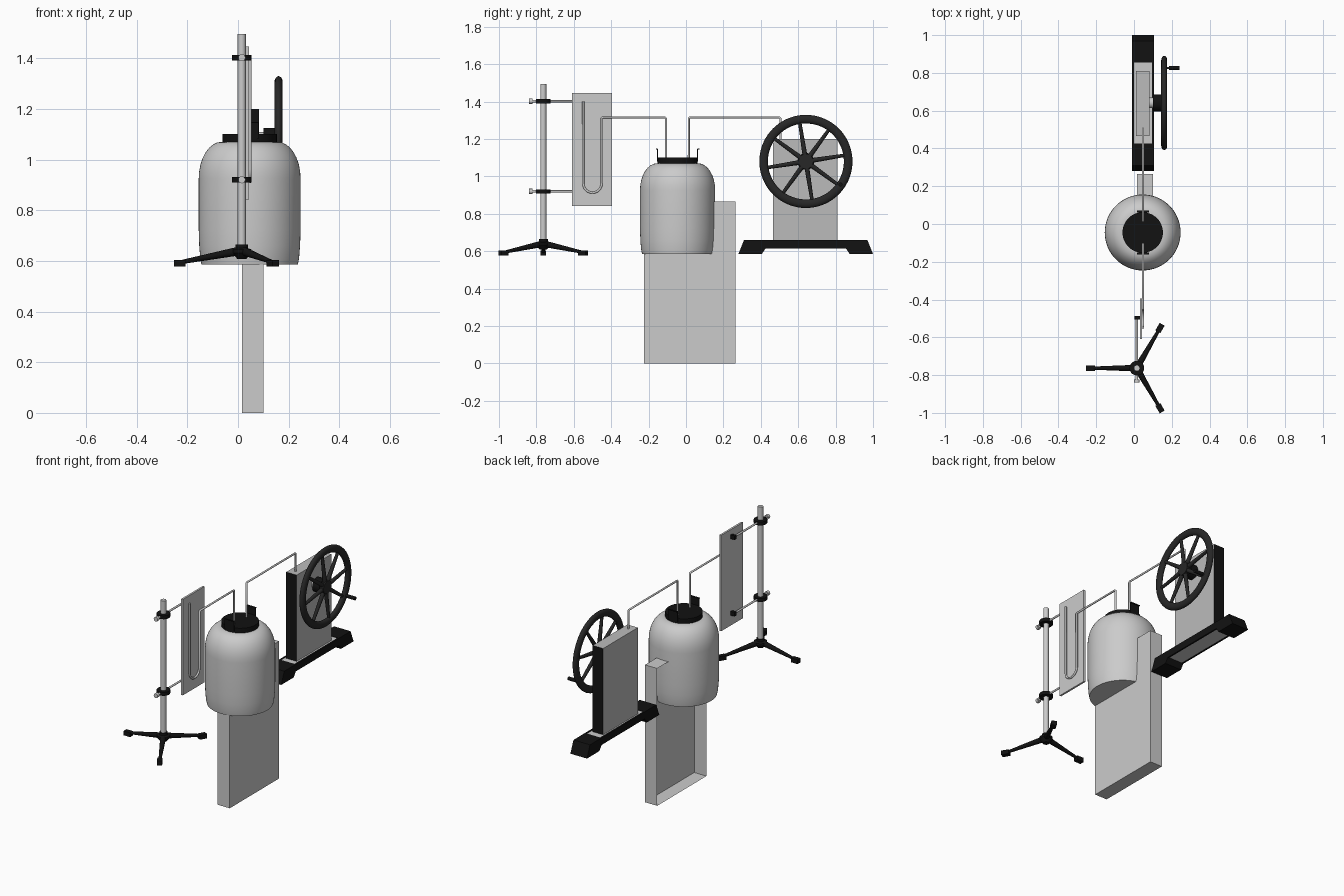
import bpy, bmesh
from math import sin, cos, pi, radians
from mathutils import Vector

if "Cube" in bpy.data.objects:
    bpy.data.objects.remove(bpy.data.objects["Cube"])


def material(name, v):
    m = bpy.data.materials.new(name)
    m.diffuse_color = (v, v, v, 1)
    m.use_nodes = True
    m.node_tree.nodes["Principled BSDF"].inputs["Base Color"].default_value = m.diffuse_color
    return m


BLACK = material("black", 0.006)
IRON = material("dark_iron", 0.02)


def finish(name, bm, mat=None, smooth=False):
    bmesh.ops.recalc_face_normals(bm, faces=bm.faces)
    me = bpy.data.meshes.new(name)
    bm.to_mesh(me)
    bm.free()
    ob = bpy.data.objects.new(name, me)
    bpy.context.collection.objects.link(ob)
    if mat:
        me.materials.append(mat)
    if smooth:
        bpy.ops.object.select_all(action='DESELECT')
        ob.select_set(True)
        bpy.context.view_layer.objects.active = ob
        bpy.ops.object.shade_smooth_by_angle(angle=radians(35))
    return ob


def box(name, x, y, z, mat=None):
    """Box from (min, max) ranges."""
    bm = bmesh.new()
    bmesh.ops.create_cube(bm, size=1)
    for v in bm.verts:
        v.co = [r[0] if c < 0 else r[1] for c, r in zip(v.co, (x, y, z))]
    return finish(name, bm, mat)


def rod(name, p, q, r1, r2=None, mat=None, seg=20):
    """Round bar or cone from p to q."""
    p, q = Vector(p), Vector(q)
    bm = bmesh.new()
    bmesh.ops.create_cone(bm, cap_ends=True, segments=seg, radius1=r1,
                          radius2=r1 if r2 is None else r2, depth=(q - p).length)
    rot = (q - p).to_track_quat('Z', 'Y')
    for v in bm.verts:
        v.co = rot @ v.co + (p + q) / 2
    return finish(name, bm, mat, True)


def lathe(name, profile, origin, axis='Z', mat=None, seg=64, closed=False):
    """Spin (radius, height) points around an axis through origin."""
    bm = bmesh.new()
    rings = []
    for r, h in profile:
        ring = []
        for i in range(seg):
            a = 2 * pi * i / seg
            co = (r * cos(a), r * sin(a), h) if axis == 'Z' else (h, r * cos(a), r * sin(a))
            ring.append(bm.verts.new(Vector(co) + Vector(origin)))
        rings.append(ring)
    pairs = list(zip(rings, rings[1:])) + ([(rings[-1], rings[0])] if closed else [])
    for a, b in pairs:
        for i in range(seg):
            j = (i + 1) % seg
            bm.faces.new((a[i], a[j], b[j], b[i]))
    if not closed:
        bm.faces.new(rings[0])
        bm.faces.new(rings[-1])
    return finish(name, bm, mat, True)


def tube(name, pts, r=0.006):
    cu = bpy.data.curves.new(name, 'CURVE')
    cu.dimensions = '3D'
    cu.bevel_depth = r
    cu.bevel_resolution = 3
    cu.use_fill_caps = True
    sp = cu.splines.new('POLY')
    sp.points.add(len(pts) - 1)
    for p, (y, z) in zip(sp.points, pts):
        p.co = (0.048, y, z, 1)
    ob = bpy.data.objects.new(name, cu)
    bpy.context.collection.objects.link(ob)


# Bottle with rounded shoulder, and its stopper
BX, BY = 0.046, -0.045
shoulder = [(0.11 + 0.091 * cos(t), 0.925 + 0.145 * sin(t))
            for t in [i * pi / 16 for i in range(9)]]
lathe("bottle", [(0.19, 0.585), (0.195, 0.61), (0.199, 0.66), (0.201, 0.72)] + shoulder,
      (BX, BY, 0))
lathe("stopper", [(0.107, 1.065), (0.107, 1.1)], (BX, BY, 0), mat=BLACK, seg=48)
for side, s in (("front", -1), ("back", 1)):
    y = BY + 0.107 * s
    box(side + "_clip", (0.015, 0.08), (y - 0.002, y + 0.002), (1.08, 1.147), BLACK)
    box(side + "_clip_lip", (0.015, 0.08), sorted((y, y + 0.009 * s)), (1.144, 1.148), BLACK)

# Support box under the bottle, open on its left side
support = box("support_box", (0.015, 0.1), (-0.225, 0.265), (0, 0.865))
bm = bmesh.new()
bm.from_mesh(support.data)
bmesh.ops.delete(bm, geom=[f for f in bm.faces if f.normal.x < -0.9], context='FACES_ONLY')
bm.to_mesh(support.data)
bm.free()

# Glass tubes: U gauge joined to the bottle, and pump line
bend = [(-0.5 - 0.049 * cos(a), 0.962 - 0.049 * sin(a)) for a in [i * pi / 12 for i in range(13)]]
tube("gauge_tube", [(-0.549, 1.4)] + bend +
     [(-0.451, 1.31), (-0.446, 1.315), (-0.112, 1.315), (-0.107, 1.31), (-0.107, 1.08)])
tube("pump_tube", [(0.015, 1.08), (0.015, 1.31), (0.02, 1.315), (0.5, 1.315),
                   (0.505, 1.31), (0.505, 1.19)])
box("gauge_board", (0.031, 0.043), (-0.61, -0.395), (0.843, 1.447))

# Tripod stand
SX, SY = 0.015, -0.763
rod("stand_pole", (SX, SY, 0.61), (SX, SY, 1.495), 0.016)
lathe("stand_hub", [(0.018, 0.608), (0.028, 0.62), (0.038, 0.632), (0.038, 0.645),
                    (0.024, 0.65), (0.024, 0.665)], (SX, SY, 0), mat=BLACK, seg=24)
for i in range(3):
    a = radians(180 + 120 * i)
    d = Vector((cos(a), sin(a), 0))
    c = Vector((SX, SY, 0))
    rod(f"stand_leg_{i}", c + d * 0.02 + Vector((0, 0, 0.637)),
        c + d * 0.24 + Vector((0, 0, 0.595)), 0.017, 0.008, BLACK, 12)
    foot = box(f"stand_foot_{i}", (-0.023, 0.023), (-0.015, 0.015), (-0.014, 0.013), BLACK)
    foot.location = c + d * 0.245 + Vector((0, 0, 0.591))
    foot.rotation_euler.z = a

# Clamps holding the gauge board
for i, z in enumerate((0.92, 1.402)):
    rod(f"clamp_collar_{i}", (SX, SY, z - 0.011), (SX, SY, z + 0.011), 0.039, mat=BLACK)
    rod(f"clamp_screw_{i}", (SX, SY, z), (SX, -0.825, z), 0.007)
    rod(f"clamp_knob_{i}", (SX, -0.822, z), (SX, -0.84, z), 0.014)
    rod(f"clamp_arm_{i}", (SX, SY, z), (SX, -0.5, z), 0.006)
    box(f"clamp_grip_{i}", (0.003, 0.031), (-0.505, -0.488), (z - 0.013, z + 0.013), BLACK)

# Pump base: two feet, black side rails and a grey deck
def base_foot(name, s):
    outline = [(0.36, 0.585), (0.235, 0.585), (0.215, 0.615), (0.215, 0.66), (0.33, 0.66)]
    bm = bmesh.new()
    f = bm.faces.new([bm.verts.new((-0.01, 0.64 + s * y, z)) for y, z in outline])
    ext = bmesh.ops.extrude_face_region(bm, geom=[f])
    for v in ext["geom"]:
        if isinstance(v, bmesh.types.BMVert):
            v.co.x = 0.105
    finish(name, bm, BLACK)


base_foot("base_front_foot", -1)
base_foot("base_back_foot", 1)
box("base_left_rail", (-0.01, 0.0), (0.39, 0.89), (0.615, 0.66), BLACK)
box("base_right_rail", (0.095, 0.105), (0.39, 0.89), (0.615, 0.66), BLACK)
box("base_deck", (0, 0.095), (0.39, 0.89), (0.617, 0.657))

# Pump housing with black end faces
housing = box("pump_housing", (0.01, 0.083), (0.465, 0.81), (0.655, 1.2),
              material("grey", 0.5))
housing.data.materials.append(BLACK)
for p in housing.data.polygons:
    if abs(p.normal.y) > 0.9:
        p.material_index = 1

# Hand wheel: rim, hub, spokes and crank handle
WY, WZ = 0.641, 1.08
rim = [(0.226 + 0.023 * cos(a), 0.016 * sin(a)) for a in [i * pi / 8 for i in range(16)]]
lathe("wheel_rim", rim, (0.16, WY, WZ), 'X', IRON, 72, True)
rod("wheel_axle", (0.07, WY, WZ), (0.11, WY, WZ), 0.028)
rod("wheel_bearing", (0.1, WY, WZ), (0.15, WY, WZ), 0.045, mat=BLACK, seg=32)
rod("wheel_hub", (0.145, WY, WZ), (0.175, WY, WZ), 0.04, mat=IRON, seg=32)
for i in range(8):
    a = radians(9 + 45 * i)
    rod(f"wheel_spoke_{i}", (0.16, WY + 0.03 * cos(a), WZ + 0.03 * sin(a)),
        (0.16, WY + 0.212 * cos(a), WZ + 0.212 * sin(a)), 0.013, 0.009, IRON, 12)
rod("crank_handle", (0.16, 0.826, 0.957), (0.19, 0.826, 0.957), 0.006, mat=IRON)
rod("crank_grip", (0.185, 0.826, 0.957), (0.24, 0.826, 0.957), 0.011, mat=BLACK)
